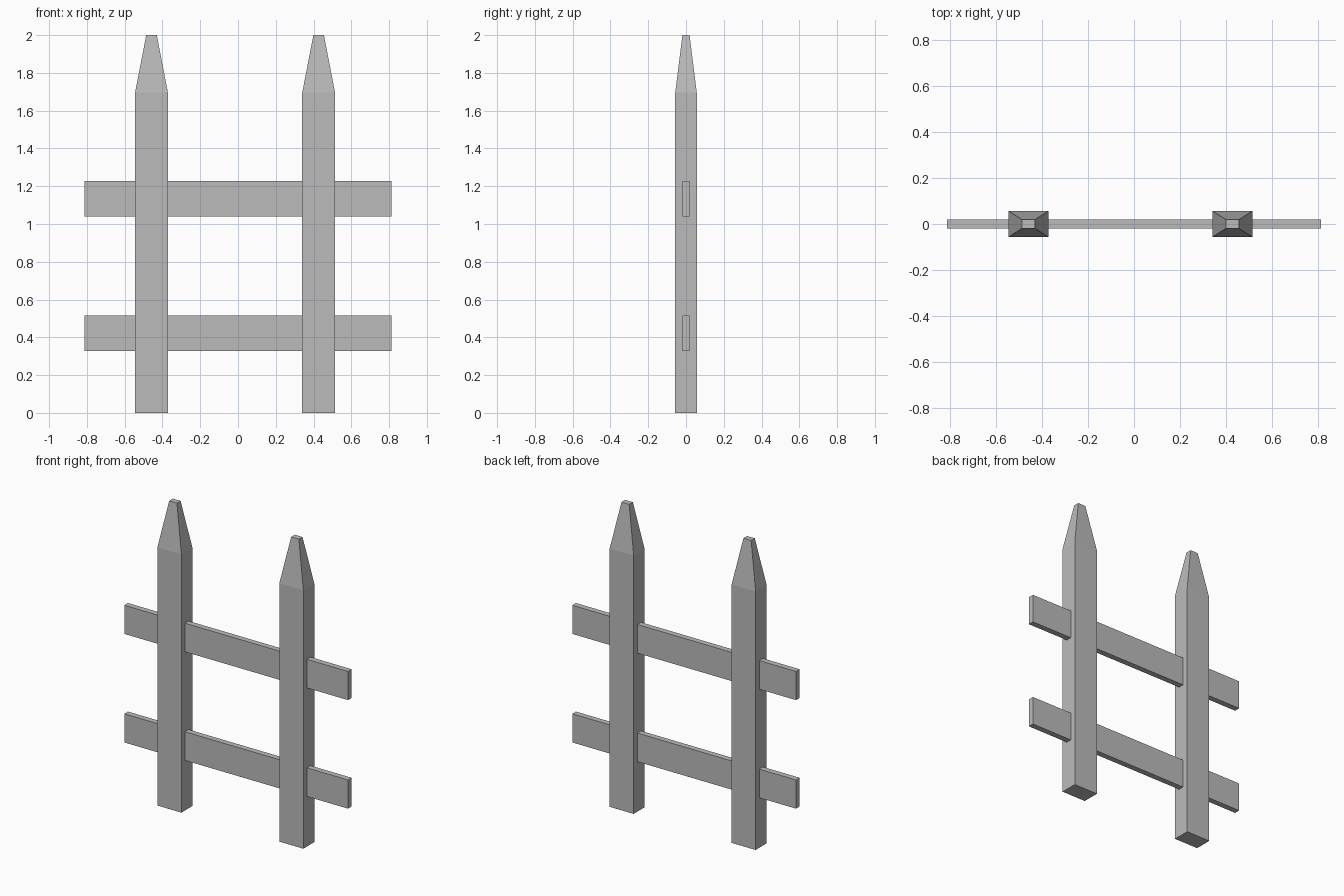
import bpy
import bmesh

cube = bpy.data.objects.get("Cube")
if cube:
    bpy.data.objects.remove(cube, do_unlink=True)

# One plain grey for the whole fence
grey = bpy.data.materials.new("fence_grey")
grey.use_nodes = True
colour = (0.5, 0.5, 0.5, 1)
grey.diffuse_color = colour
grey.node_tree.nodes["Principled BSDF"].inputs["Base Color"].default_value = colour


def stacked_prism(name, location, sections):
    """Join rectangular sections (half width, half depth, height) into a solid."""
    bm = bmesh.new()
    rings = [[bm.verts.new((sx * w, sy * d, z))
              for sx, sy in ((-1, -1), (1, -1), (1, 1), (-1, 1))]
             for w, d, z in sections]
    bm.faces.new(rings[0][::-1])
    bm.faces.new(rings[-1])
    for low, high in zip(rings, rings[1:]):
        for i in range(4):
            j = (i + 1) % 4
            bm.faces.new((low[i], low[j], high[j], high[i]))
    mesh = bpy.data.meshes.new(name)
    bm.to_mesh(mesh)
    bm.free()
    mesh.materials.append(grey)
    obj = bpy.data.objects.new(name, mesh)
    obj.location = location
    bpy.context.collection.objects.link(obj)
    return obj


# Posts with tapered, blunt tips
for name, x in (("right_post", -0.458), ("left_post", 0.427)):
    stacked_prism(name, (x, 0, 0),
                  [(0.087, 0.057, 0), (0.087, 0.057, 1.695), (0.028, 0.019, 2)])

# Rails running through both posts
for name, z in (("lower_rail", 0.328), ("upper_rail", 1.04)):
    stacked_prism(name, (0, 0, z), [(0.812, 0.019, 0), (0.812, 0.019, 0.188)])
